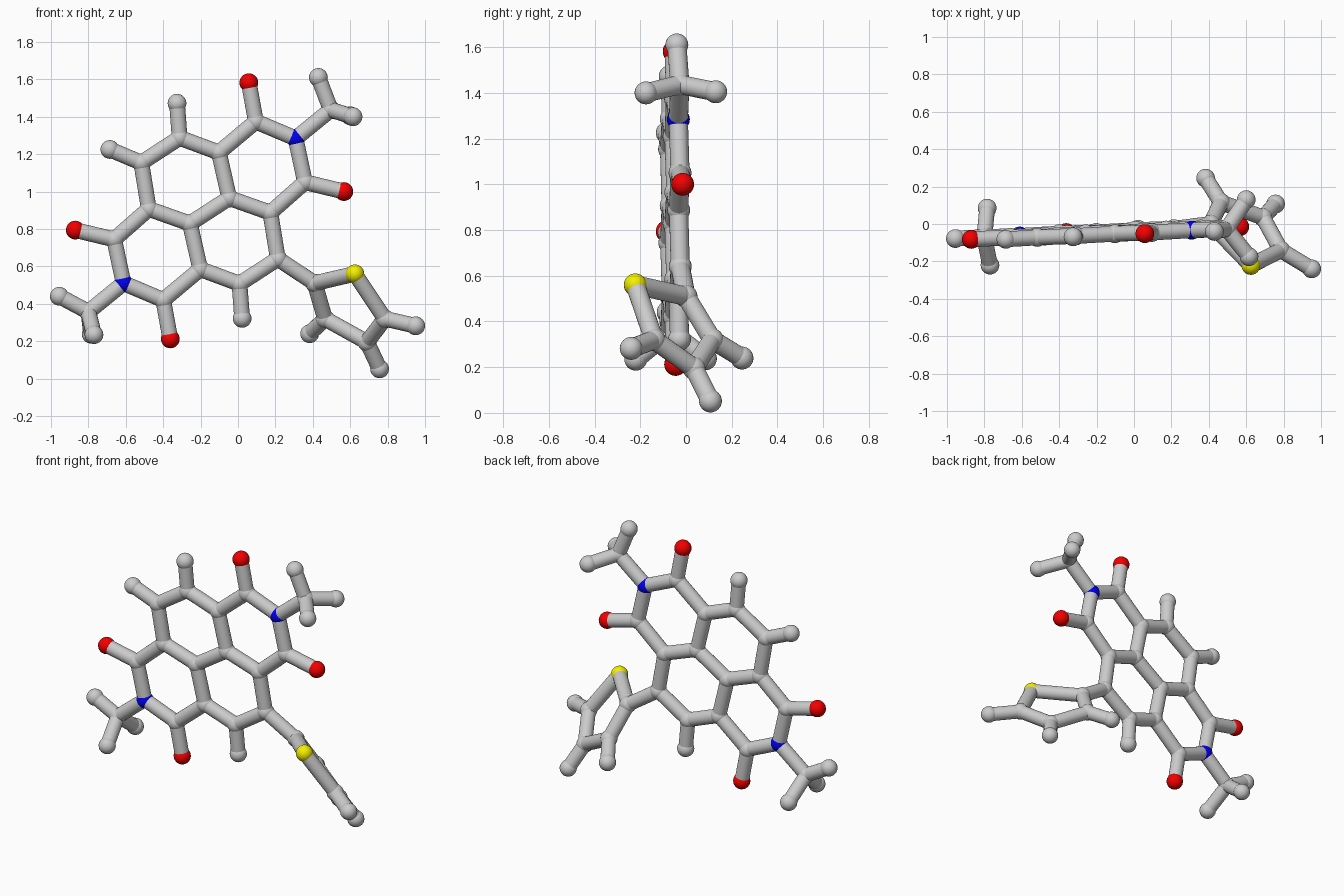
import bpy, bmesh
from mathutils import Vector, Matrix

if "Cube" in bpy.data.objects:
    bpy.data.objects.remove(bpy.data.objects["Cube"])

ATOM_R, BOND_R = 0.05, 0.042
CX, CZ = -0.152, 0.897          # two-fold centre of the flat ring core


def plane(x, z):
    # slightly tilted plane holding the ring core
    return Vector((x, -0.023 + 0.05 * x - 0.02 * z, z))


atoms, bonds = {}, []           # name -> position, pairs of names

# flat core: one half as offsets from the centre, other half rotated 180 degrees
half = {
    "O1": (0.21, 0.685), "C2": (0.2475, 0.477), "N1": (0.46, 0.387),
    "C3": (0.51, 0.153), "O2": (0.718, 0.103), "C4": (0.325, -0.01),
    "C5": (0.105, 0.068), "C6": (0.05, 0.312), "C7": (-0.16, 0.39),
    "H7": (-0.174, 0.575), "C8": (-0.365, 0.257), "C1": (0.648, 0.54),
}
half_bonds = ["O1 C2", "C2 N1", "N1 C3", "C3 O2", "C3 C4", "C4 C5", "C5 C6",
              "C6 C2", "C6 C7", "C7 H7", "C7 C8", "N1 C1"]
for s, tag in ((1, "a"), (-1, "b")):
    for n, (dx, dz) in half.items():
        atoms[n + tag] = plane(CX + s * dx, CZ + s * dz)
    for b in half_bonds:
        p, q = b.split()
        bonds.append((p + tag, q + tag))
bonds += [("C5a", "C5b"), ("C8a", "C4b"), ("C8b", "C4a")]

# single hydrogen on the upper left ring
atoms["H8"] = plane(-0.685, 1.225)
bonds.append(("C8a", "H8"))

# methyl hydrogens
methyl = {
    "C1a": [(0.43, -0.04, 1.61), (0.60, 0.13, 1.405), (0.615, -0.175, 1.40)],
    "C1b": [(-0.955, -0.078, 0.44), (-0.785, 0.085, 0.237), (-0.77, -0.22, 0.235)],
}
for c, hs in methyl.items():
    for i, h in enumerate(hs):
        atoms[f"H{c}{i}"] = Vector(h)
        bonds.append((c, f"H{c}{i}"))

# five-membered sulphur ring, twisted out of the core plane
ring = [("C16", (0.41, 0.0, 0.51)), ("S1", (0.625, -0.222, 0.56)),
        ("C19", (0.785, -0.14, 0.32)), ("C18", (0.69, 0.035, 0.195)),
        ("C17", (0.465, 0.115, 0.32))]
for i, (n, p) in enumerate(ring):
    atoms[n] = Vector(p)
    bonds.append((n, ring[(i + 1) % 5][0]))
for c, h in (("C17", (0.383, 0.245, 0.24)), ("C18", (0.757, 0.107, 0.052)),
             ("C19", (0.95, -0.24, 0.282))):
    atoms["H" + c] = Vector(h)
    bonds.append((c, "H" + c))
bonds.append(("C8b", "C16"))


def finish(bm, name, colour=None):
    me = bpy.data.meshes.new(name)
    bm.to_mesh(me)
    bm.free()
    me.shade_smooth()
    ob = bpy.data.objects.new(name, me)
    bpy.context.collection.objects.link(ob)
    if colour:
        mat = bpy.data.materials.new(name + "_colour")
        mat.diffuse_color = (*colour, 1)
        mat.use_nodes = True
        mat.node_tree.nodes["Principled BSDF"].inputs["Base Color"].default_value = mat.diffuse_color
        me.materials.append(mat)


# balls, one object per element
for letter, name, colour in (("C", "carbon_atoms", None), ("H", "hydrogen_atoms", None),
                             ("O", "oxygen_atoms", (0.9, 0.0, 0.0)),
                             ("N", "nitrogen_atoms", (0.0, 0.0, 0.85)),
                             ("S", "sulphur_atom", (0.9, 0.87, 0.0))):
    bm = bmesh.new()
    for n, p in atoms.items():
        if n[0] == letter:
            bmesh.ops.create_uvsphere(bm, u_segments=24, v_segments=16, radius=ATOM_R,
                                      matrix=Matrix.Translation(p))
    finish(bm, name, colour)

# sticks between bonded atoms
bm = bmesh.new()
for a, b in bonds:
    p, q = atoms[a], atoms[b]
    d = q - p
    m = Matrix.Translation((p + q) / 2) @ d.to_track_quat('Z', 'Y').to_matrix().to_4x4()
    bmesh.ops.create_cone(bm, cap_ends=False, segments=24, radius1=BOND_R,
                          radius2=BOND_R, depth=d.length, matrix=m)
finish(bm, "bond_sticks")
